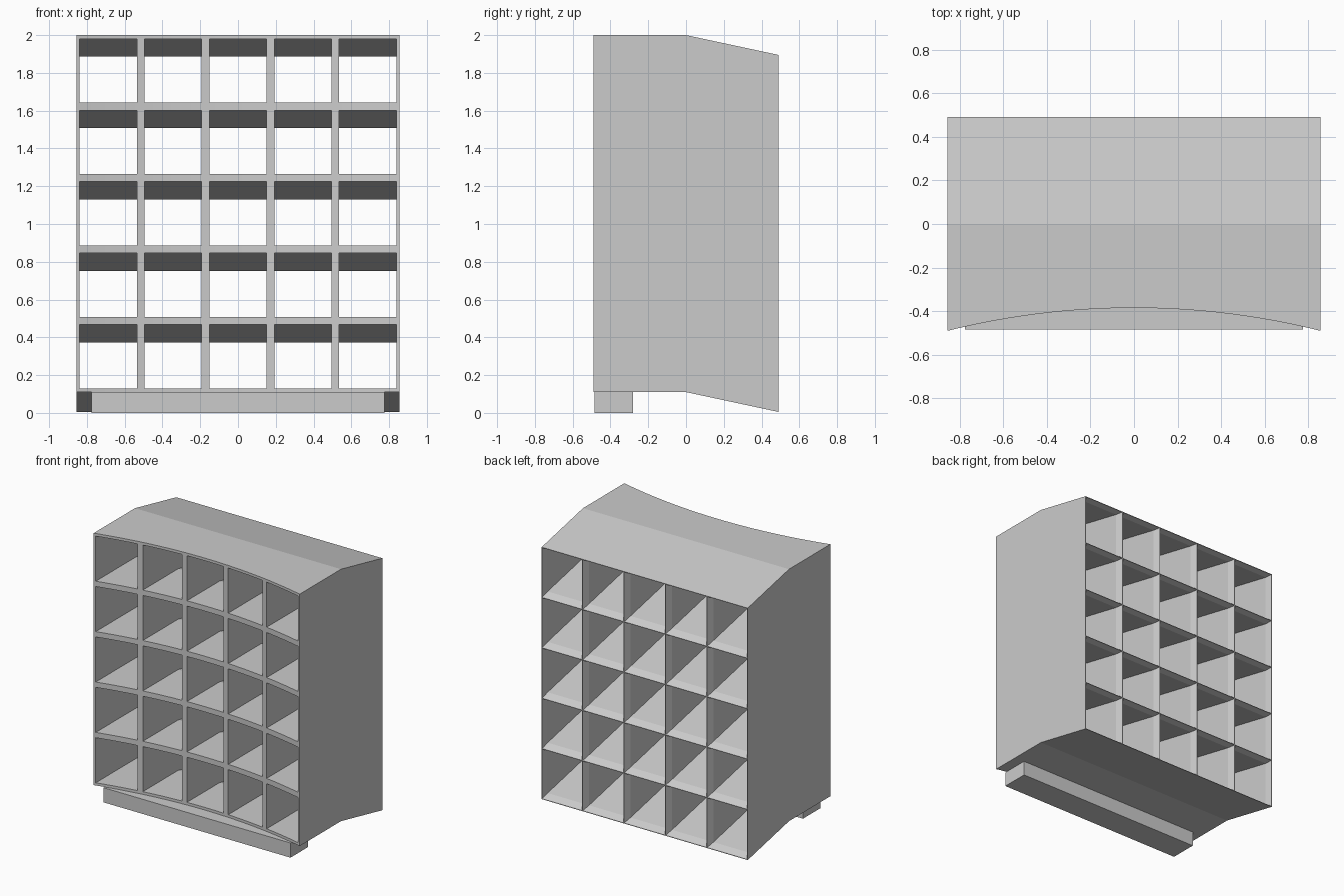
import bpy, bmesh, math

if "Cube" in bpy.data.objects:
    bpy.data.objects.remove(bpy.data.objects["Cube"])

HALF_W, HALF_D = 0.855, 0.49
Z0, Z1 = 0.11, 2.0
DROP = 0.105             # the rear half slopes down by this much
SAG = 0.105              # depth of the concave front
RADIUS = (HALF_W**2 + SAG**2) / (2 * SAG)
BAR, LIP = 0.04, 0.004   # divider thickness, thin rear edge
FLARE_Y = 0.44           # where the cells start to flare open
N = 5


def grid_lines(lo, hi, rim, steps):
    """Lines across one axis: (front position, flared rear position, is_open)."""
    size = (hi - lo - 2 * rim - (N - 1) * BAR) / N
    front, rear, is_open = [lo], [lo], []
    for c in range(N):
        a = lo + rim + c * (size + BAR)
        b = a + size
        ra = lo + LIP if c == 0 else a - BAR / 2 + LIP / 2
        rb = hi - LIP if c == N - 1 else b + BAR / 2 - LIP / 2
        is_open.append(False)
        for s in range(steps + 1):
            t = s / steps
            front.append(a + (b - a) * t)
            rear.append(ra + (rb - ra) * t)
        is_open += [True] * steps
    front.append(hi)
    rear.append(hi)
    is_open.append(False)
    return front, rear, is_open


# Cabinet: bent, concave-fronted grid of open cells
xf, xr, x_open = grid_lines(-HALF_W, HALF_W, 0.015, 6)
zf, zr, z_open = grid_lines(Z0, Z1, 0.02, 1)
bm = bmesh.new()
cache = {}


def vert(i, j, k):
    if (i, j, k) not in cache:
        x, z = (xr[i], zr[j]) if k == 3 else (xf[i], zf[j])
        arc = -HALF_D + SAG - RADIUS + math.sqrt(RADIUS**2 - x * x)
        arc = -HALF_D + SAG - (RADIUS - math.sqrt(RADIUS**2 - x * x))
        y = (arc, 0.0, FLARE_Y, HALF_D)[k]
        z -= DROP * max(0.0, y) / HALF_D
        cache[i, j, k] = bm.verts.new((x, y, z))
    return cache[i, j, k]


def solid(i, j):
    inside = 0 <= i < len(x_open) and 0 <= j < len(z_open)
    return inside and not (x_open[i] and z_open[j])


def walls(a, b):
    """Walls running front to back along grid edge a-b."""
    for k in range(3):
        bm.faces.new([vert(*a, k), vert(*b, k), vert(*b, k + 1), vert(*a, k + 1)])


for i in range(len(x_open) + 1):
    for j in range(len(z_open) + 1):
        if solid(i, j):
            for k in (0, 3):
                bm.faces.new([vert(i, j, k), vert(i + 1, j, k),
                              vert(i + 1, j + 1, k), vert(i, j + 1, k)])
        if solid(i, j) != solid(i - 1, j):
            walls((i, j), (i, j + 1))
        if solid(i, j) != solid(i, j - 1):
            walls((i, j), (i + 1, j))

bmesh.ops.recalc_face_normals(bm, faces=bm.faces)
mesh = bpy.data.meshes.new("cell_cabinet")
bm.to_mesh(mesh)
bm.free()
cabinet = bpy.data.objects.new("cell_cabinet", mesh)
bpy.context.collection.objects.link(cabinet)
bpy.context.view_layer.objects.active = cabinet
cabinet.select_set(True)
bpy.ops.object.shade_smooth_by_angle(angle=math.radians(6))

# Front foot under the cabinet
bpy.ops.mesh.primitive_cube_add(size=1, location=(0, -0.3825, 0.055))
foot = bpy.context.object
foot.name = "front_foot"
foot.scale = (1.55, 0.205, 0.11)
